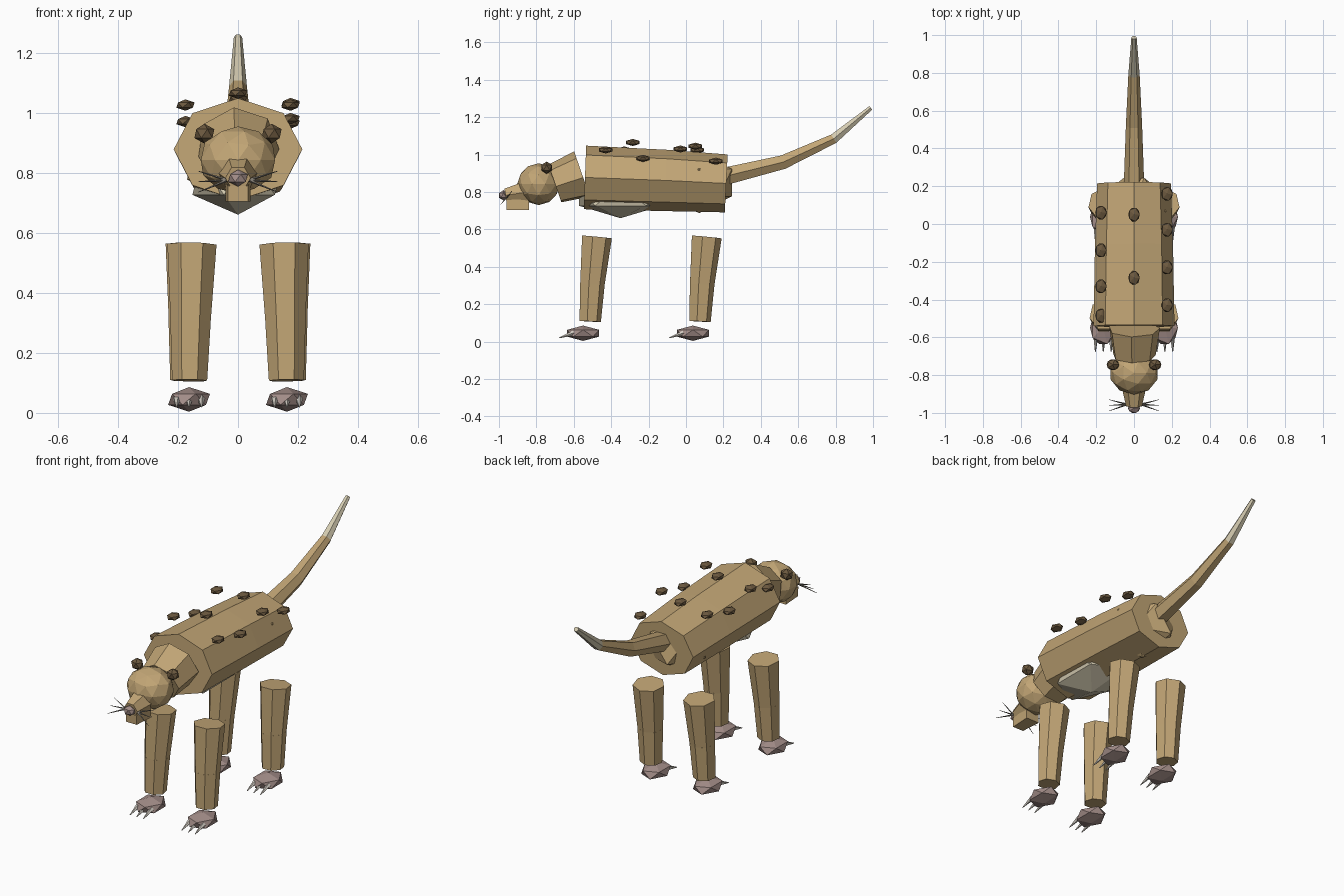
import bpy, bmesh, math
from mathutils import Vector

cube = bpy.data.objects.get("Cube")
if cube:
    bpy.data.objects.remove(cube, do_unlink=True)


def material(name, rgb):
    m = bpy.data.materials.new(name)
    m.use_nodes = True
    m.diffuse_color = (*rgb, 1)
    m.node_tree.nodes["Principled BSDF"].inputs["Base Color"].default_value = (*rgb, 1)
    return m


TAN = material("tan fur", (0.54, 0.38, 0.18))
CREAM = material("cream fur", (0.66, 0.60, 0.44))
BROWN = material("dark brown", (0.15, 0.10, 0.05))
PINK = material("dusty pink", (0.37, 0.27, 0.25))
IVORY = material("ivory claw", (0.66, 0.62, 0.56))
GREY = material("whisker grey", (0.22, 0.20, 0.17))


def finish(name, bm, mats):
    bmesh.ops.recalc_face_normals(bm, faces=bm.faces)
    mesh = bpy.data.meshes.new(name)
    bm.to_mesh(mesh)
    bm.free()
    for m in mats:
        mesh.materials.append(m)
    ob = bpy.data.objects.new(name, mesh)
    bpy.context.collection.objects.link(ob)
    return ob


def tube(name, points, radii, sides, mat, phase=0.0, flat=1.0, tip_mat=None):
    """Faceted capped tube through points; flat scales it across x."""
    bm = bmesh.new()
    pts = [Vector(p) for p in points]
    rings = []
    for i, (p, r) in enumerate(zip(pts, radii)):
        d = (pts[min(i + 1, len(pts) - 1)] - pts[max(i - 1, 0)]).normalized()
        side = Vector((0, 0, 1)) if abs(d.x) > 0.7 else Vector((1, 0, 0))
        side = (side - d * side.dot(d)).normalized()
        up = side.cross(d)
        ring = []
        for k in range(sides):
            a = math.radians(phase) + k * math.tau / sides
            ring.append(bm.verts.new(p + side * r * flat * math.cos(a) + up * r * math.sin(a)))
        rings.append(ring)
    for i, (lo, hi) in enumerate(zip(rings, rings[1:])):
        for k in range(sides):
            j = (k + 1) % sides
            f = bm.faces.new((lo[k], lo[j], hi[j], hi[k]))
            if tip_mat and i == len(rings) - 2:
                f.material_index = 1
    bm.faces.new(rings[0])
    end = bm.faces.new(rings[-1])
    if tip_mat:
        end.material_index = 1
    return finish(name, bm, [mat, tip_mat] if tip_mat else [mat])


def blob(name, centre, size, mat, detail=1):
    """Faceted ellipsoid."""
    bm = bmesh.new()
    bmesh.ops.create_icosphere(bm, subdivisions=detail, radius=1)
    for v in bm.verts:
        v.co = Vector(centre) + Vector(c * s for c, s in zip(v.co, size))
    return finish(name, bm, [mat])


# Torso, hips and belly
tube("torso", [(0, -0.54, 0.878), (0, -0.11, 0.862), (0, 0.215, 0.846)],
     [0.17, 0.164, 0.155], 8, TAN, flat=1.26)
blob("hips", (0, 0.07, 0.85), (0.19, 0.206, 0.163), TAN)
blob("belly", (0, -0.35, 0.78), (0.17, 0.26, 0.12), CREAM)

# Tail with pale tip
tube("tail", [(0, 0.18, 0.877), (0, 0.52, 0.96), (0, 0.79, 1.085), (0, 0.988, 1.25)],
     [0.055, 0.043, 0.03, 0.014], 6, TAN, tip_mat=CREAM)

# Neck and head
tube("neck", [(0, -0.555, 0.893), (0, -0.70, 0.843)], [0.132, 0.11], 7, TAN, phase=110, flat=1.05)
blob("head", (0, -0.788, 0.842), (0.13, 0.115, 0.112), TAN, detail=2)
tube("muzzle", [(0, -0.85, 0.80), (0, -0.965, 0.782)], [0.068, 0.042], 6, TAN)
tube("jaw", [(0, -0.84, 0.735), (0, -0.96, 0.73)], [0.045, 0.037], 4, TAN, phase=45, flat=1.3)
blob("nose", (0, -0.975, 0.782), (0.036, 0.029, 0.028), PINK)

for side, label in ((1, "left"), (-1, "right")):
    blob(f"{label}_ear", (side * 0.112, -0.745, 0.93), (0.037, 0.033, 0.033), BROWN)

    # Whiskers
    for i in range(3):
        tube(f"{label}_whisker_{i + 1}",
             [(side * 0.035, -0.955, 0.775), (side * 0.132, -0.93 - 0.03 * i, 0.805 - 0.035 * i)],
             [0.005, 0.001], 4, GREY)

    # Legs, paws and claws
    for end, y, out in (("front", 0.0, 0.0), ("rear", 0.587, 0.006)):
        name = f"{label}_{end}"
        x = side * (0.158 + out)
        tube(f"{name}_upper_leg", [(x * 0.97, y - 0.48, 0.56), (x, y - 0.505, 0.295)],
             [0.084, 0.068], 7, TAN, phase=90)
        tube(f"{name}_lower_leg", [(x, y - 0.504, 0.305), (x * 1.02, y - 0.515, 0.108)],
             [0.069, 0.06], 7, TAN, phase=90)
        px = side * 0.163
        blob(f"{name}_paw", (px, y - 0.55, 0.045), (0.078, 0.1, 0.041), PINK)
        for i in (-1, 0, 1):
            tube(f"{name}_claw_{i + 2}",
                 [(px + i * 0.04, y - 0.60, 0.047), (px + i * 0.042, y - 0.678, 0.02)],
                 [0.014, 0.002], 5, IVORY)

# Raised back spots
spots = [(0.175, 0.16, 0.965), (0.175, -0.03, 1.03), (0.175, -0.23, 0.98), (0.175, -0.43, 1.025),
         (-0.175, 0.06, 1.025), (-0.175, -0.14, 0.97), (-0.175, -0.33, 1.025), (-0.175, -0.485, 0.97),
         (0, 0.05, 1.045), (0, -0.285, 1.065)]
for i, c in enumerate(spots):
    blob(f"back_spot_{i + 1}", c, (0.034, 0.042, 0.019), BROWN)
